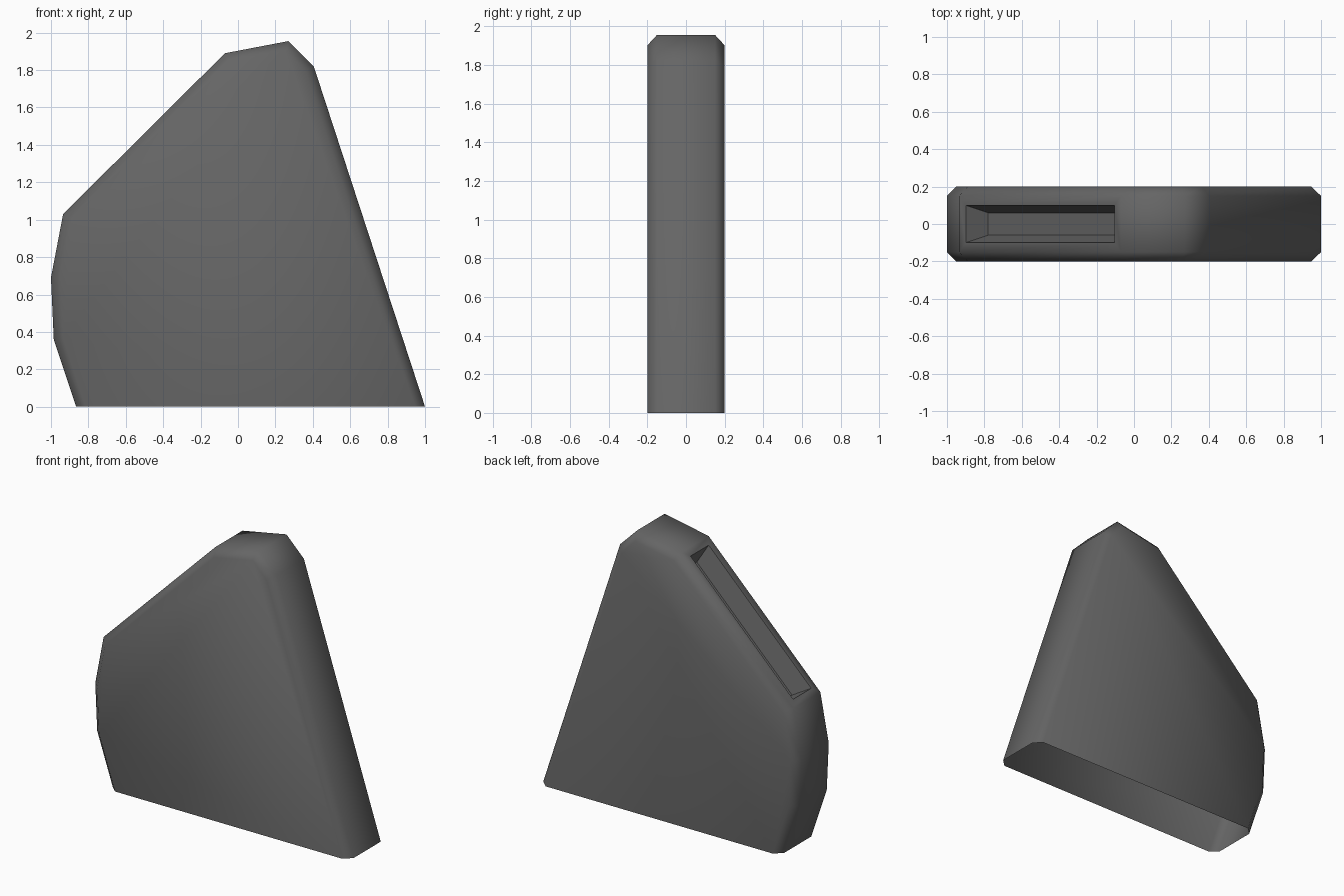
import bpy, bmesh
from mathutils import Vector

if "Cube" in bpy.data.objects:
    bpy.data.objects.remove(bpy.data.objects["Cube"])

# Side profile (x, z), from left foot over the top to right foot
PROFILE = [Vector(p) for p in [(-0.865, 0), (-0.985, 0.36), (-1.0, 0.69), (-0.935, 1.03),
                               (-0.07, 1.89), (0.27, 1.955), (0.405, 1.82), (1.0, 0)]]
CHAMFER, HALF = 0.05, 0.2


def inset(points, d):
    """Offset the profile inward, keeping both feet on the ground."""
    normals = []
    for a, b in zip(points, points[1:]):
        e = (b - a).normalized()
        normals.append(Vector((e.y, -e.x)))
    result = [points[0] + Vector((d / normals[0].x, 0))]
    for p, n, m in zip(points[1:-1], normals, normals[1:]):
        result.append(p + (n + m) * d / (1 + n.dot(m)))
    result.append(points[-1] + Vector((d / normals[-1].x, 0)))
    return result


bm = bmesh.new()
inner = inset(PROFILE, CHAMFER)
# Four rows of the profile: front cap, front rim, back rim, back cap
rows = [[bm.verts.new((p.x, y, p.y)) for p in pts]
        for y, pts in [(-HALF, inner), (-HALF + CHAMFER, PROFILE),
                       (HALF - CHAMFER, PROFILE), (HALF, inner)]]
bm.faces.new(rows[0])
bm.faces.new(rows[3][::-1])
slanted = None
for r, (a, b) in enumerate(zip(rows, rows[1:])):
    for i in range(len(PROFILE) - 1):
        f = bm.faces.new((a[i], b[i], b[i + 1], a[i + 1]))
        if r == 1 and i == 3:
            slanted = f
bmesh.ops.recalc_face_normals(bm, faces=bm.faces)

# Tapered slot sunk into the slanted face; the underside stays open
bm.normal_update()
bmesh.ops.inset_individual(bm, faces=[slanted], thickness=0.05, use_even_offset=True)
rim = list(slanted.edges)
bm.normal_update()
bmesh.ops.inset_individual(bm, faces=[slanted], thickness=0.04, depth=-0.13,
                           use_even_offset=True)
for f in bm.faces:
    f.smooth = True
walls = {f for e in slanted.edges for f in e.link_faces}
for f in walls:
    for e in f.edges:
        e.smooth = False

mesh = bpy.data.meshes.new("slotted_body")
bm.to_mesh(mesh)
bm.free()
body = bpy.data.objects.new("slotted_body", mesh)
bpy.context.collection.objects.link(body)

mat = bpy.data.materials.new("dark grey")
mat.diffuse_color = (0.13, 0.13, 0.13, 1)
mat.use_nodes = True
mat.node_tree.nodes["Principled BSDF"].inputs["Base Color"].default_value = mat.diffuse_color
mesh.materials.append(mat)
